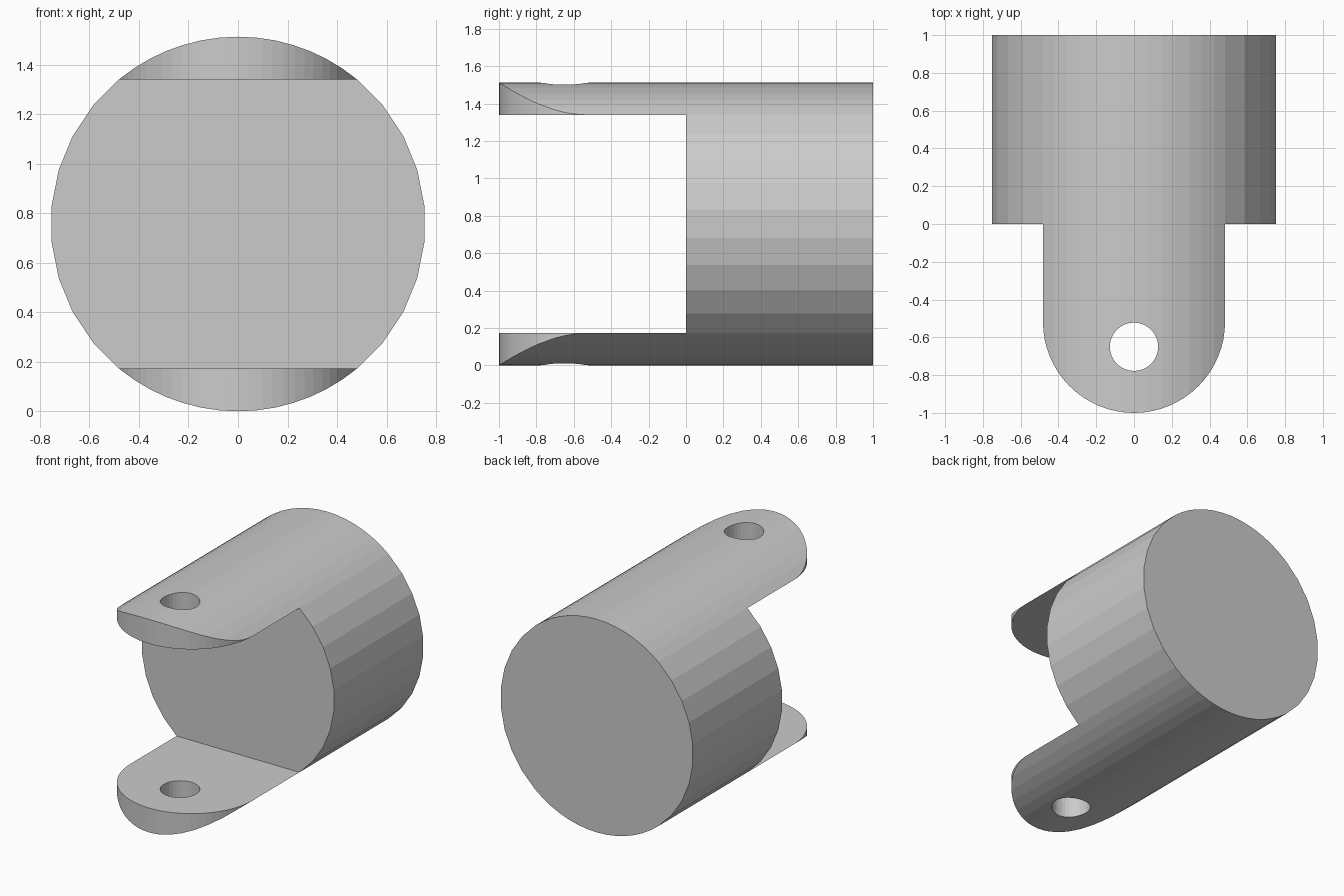
import bpy, bmesh
from math import sin, cos, asin, pi
from mathutils import Vector

if "Cube" in bpy.data.objects:
    bpy.data.objects.remove(bpy.data.objects["Cube"])

R = 0.7565        # barrel radius
SLOT = 0.583      # half height of the gap between the lugs
LUG = 0.482       # lug half width and tip radius


def arc(r, start, end, steps):
    return [(r * cos(start + (end - start) * i / steps),
             r * sin(start + (end - start) * i / steps)) for i in range(steps + 1)]


def prism(name, points, direction):
    """Extrude a closed loop of 3D points into a solid."""
    bm = bmesh.new()
    face = bm.faces.new([bm.verts.new(p) for p in points])
    ext = bmesh.ops.extrude_face_region(bm, geom=[face], use_keep_orig=True)
    moved = [g for g in ext["geom"] if isinstance(g, bmesh.types.BMVert)]
    bmesh.ops.translate(bm, verts=moved, vec=Vector(direction))
    bmesh.ops.recalc_face_normals(bm, faces=bm.faces)
    mesh = bpy.data.meshes.new(name)
    bm.to_mesh(mesh)
    bm.free()
    obj = bpy.data.objects.new(name, mesh)
    bpy.context.collection.objects.link(obj)
    return obj


def cut(target, cutter, operation):
    mod = target.modifiers.new(cutter.name, 'BOOLEAN')
    mod.object, mod.operation, mod.solver = cutter, operation, 'EXACT'
    cutter.hide_render = True
    cutter.hide_set(True)


# Barrel: coarse facets on the sides, finer ones over the lugs
a = asin(SLOT / R)
ring = (arc(R, -a, a, 9)[:-1] + arc(R, a, pi - a, 14)[:-1]
        + arc(R, pi - a, pi + a, 9)[:-1] + arc(R, pi + a, 2 * pi - a, 14)[:-1])
clevis = prism("clevis_body", [(x, -1.1, z + R) for x, z in ring], (0, 2.1, 0))

# Gap between the two lugs
gap = prism("gap_cutter", [(-1, -1.3, R - SLOT), (1, -1.3, R - SLOT),
                           (1, -1.3, R + SLOT), (-1, -1.3, R + SLOT)], (0, 1.3, 0))
cut(clevis, gap, 'DIFFERENCE')

# Rounded lug tips, as a plan outline
tip_y = -1 + LUG
plan = ([(1, tip_y), (1, 1.2), (-1, 1.2), (-1, tip_y)]
        + [(x, y + tip_y) for x, y in arc(LUG, pi, 2 * pi, 32)])
outline = prism("lug_outline", [(x, y, -0.2) for x, y in plan], (0, 0, 2))
cut(clevis, outline, 'INTERSECT')

# Pin hole through both lugs
pin = prism("pin_hole_cutter", [(x, y - 0.65, -0.3) for x, y in arc(0.128, 0, 2 * pi, 32)[:-1]],
            (0, 0, 2.2))
cut(clevis, pin, 'DIFFERENCE')
